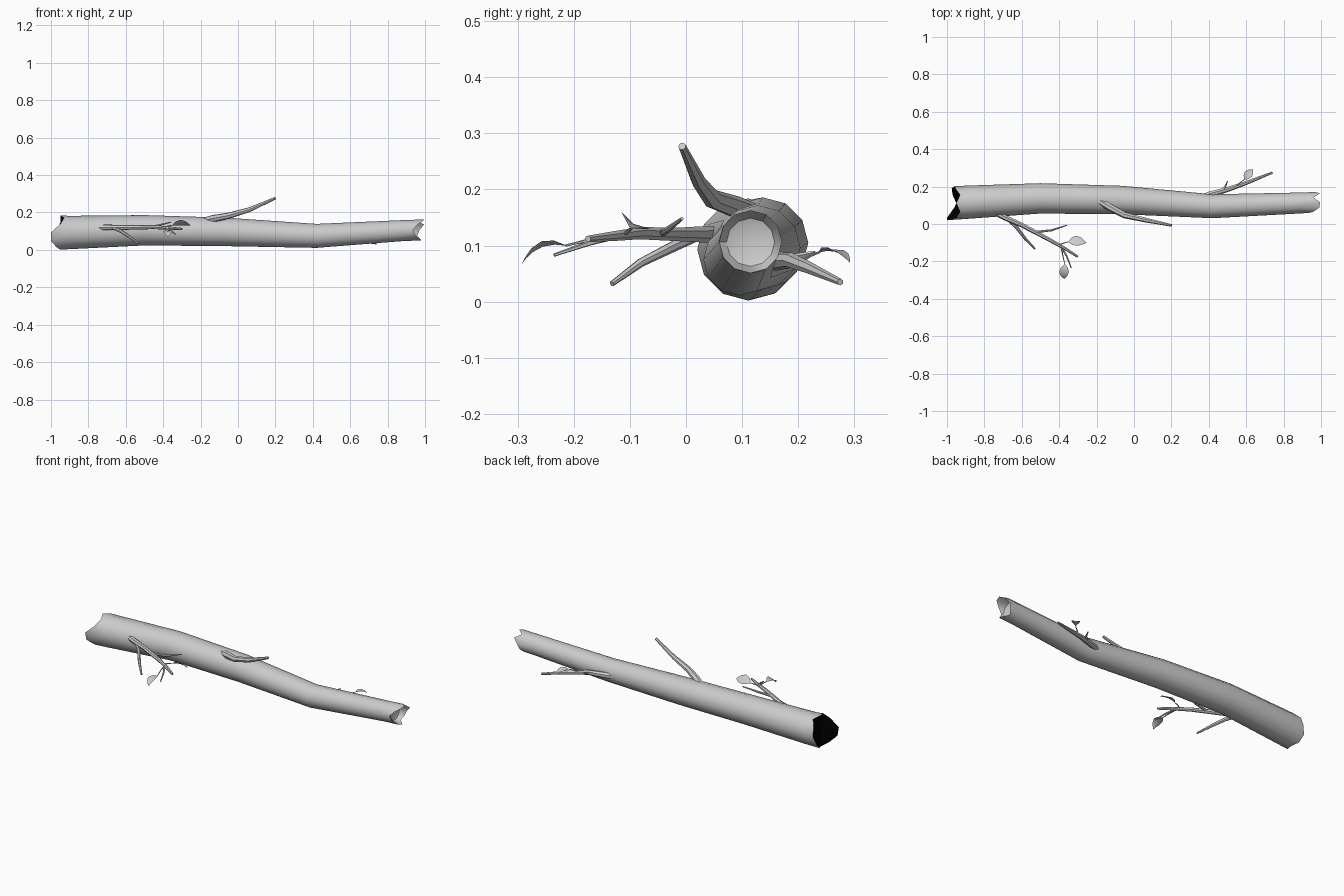
import bpy, math
from mathutils import Vector

if "Cube" in bpy.data.objects:
    bpy.data.objects.remove(bpy.data.objects["Cube"])

def finish(name, verts, faces, angle=40):
    me = bpy.data.meshes.new(name)
    me.from_pydata([tuple(v) for v in verts], [], faces)
    ob = bpy.data.objects.new(name, me)
    bpy.context.collection.objects.link(ob)
    bpy.ops.object.select_all(action='DESELECT')
    ob.select_set(True)
    bpy.context.view_layer.objects.active = ob
    bpy.ops.object.shade_smooth_by_angle(angle=math.radians(angle))
    return ob

def bridge(a, b, n):
    return [(a + k, a + (k + 1) % n, b + (k + 1) % n, b + k) for k in range(n)]

# Tapered branch following a path, with slightly domed tips
def branch(name, pts, radii, n=7):
    pts = [Vector(p) for p in pts]
    verts, faces = [], []
    for i, p in enumerate(pts):
        t = (pts[min(i + 1, len(pts) - 1)] - pts[max(i - 1, 0)]).normalized()
        u = t.cross(Vector((0, 0, 1))).normalized()
        v = u.cross(t)
        for k in range(n):
            a = 2 * math.pi * k / n
            verts.append(p + radii[i] * (math.cos(a) * u + math.sin(a) * v))
        if i:
            faces += [f[::-1] for f in bridge(i * n, (i - 1) * n, n)]
    last = (len(pts) - 1) * n
    faces += [tuple(range(n))[::-1], tuple(range(last, last + n))]
    return finish(name, verts, faces)

# Folded, drooping leaf on a thin stem
def leaf(name, stem, base, tip, width, side, droop=0.01):
    base, tip, side = Vector(base), Vector(tip), Vector(side).normalized()
    up = side.cross(tip - base).normalized()
    if up.z < 0:
        up = -up
    prof = [(0, .12), (.2, .75), (.45, 1), (.7, .75), (.88, .35), (1, .03)]
    verts, faces = [], []
    for t, w in prof:
        c = base.lerp(tip, t) + up * droop * 4 * t * (1 - t)
        for s in (-1, 0, 1):
            verts.append(c + side * s * w * width / 2 + up * abs(s) * w * width * .12)
    for i in range(len(prof) - 1):
        for j in (0, 1):
            a = i * 3 + j
            faces.append((a, a + 1, a + 4, a + 3))
    finish(name, verts, faces, 60)
    branch(name + "_stem", [stem, Vector(stem).lerp(Vector(base), .55) + up * .002, base],
           [.004, .003, .002], 5)

# Trunk: bent tube with splintered ends
N = 12
LEFT = [-.96, -.955, -.93, -.95, -.93, -.95, -1, -1, -.97, -.95, -.97, -.975]
RIGHT = [.97, .995, .96, .995, .99, .96, .935, .95, .975, .98, .95, .96]
rings = [(LEFT, .111, .093, .091), (-.9, .116, .093, .089), (-.5, .137, .105, .081),
         (-.06, .128, .096, .076), (.42, .095, .075, .064), (.88, .112, .103, .056),
         (RIGHT, .115, .107, .056), (.93, .115, .106, .043)]
verts, faces = [], []
for i, (x, y, z, r) in enumerate(rings):
    for k in range(N):
        a = 2 * math.pi * k / N
        xx = x[k] if isinstance(x, list) else x
        verts.append((xx, y + r * math.cos(a), z + r * math.sin(a)))
    if i:
        faces += bridge((i - 1) * N, i * N, N)
faces = [f[::-1] for f in faces]
# Recessed wood inside both broken ends
verts += [(-.945, .111, .095), (.915, .115, .106)]
c0, c1 = len(verts) - 2, len(verts) - 1
first_cap = len(faces)
faces += [(c0, (k + 1) % N, k) for k in range(N)]
last = (len(rings) - 1) * N
faces += [(c1, last + k, last + (k + 1) % N) for k in range(N)]
trunk = finish("trunk", verts, faces, 45)
bark = bpy.data.materials.new("bark")
bark.diffuse_color = (.8, .8, .8, 1)
bark.use_nodes = True
bark.node_tree.nodes["Principled BSDF"].inputs["Base Color"].default_value = bark.diffuse_color
dark = bpy.data.materials.new("dark_end")
dark.diffuse_color = (0, 0, 0, 1)
dark.use_nodes = True
dark.node_tree.nodes["Principled BSDF"].inputs["Base Color"].default_value = dark.diffuse_color
trunk.data.materials.append(bark)
trunk.data.materials.append(dark)
for p in trunk.data.polygons[first_cap:first_cap + N]:
    p.material_index = 1

# Front branch with twigs and two leaves
branch("front_branch", [(-.74, .06, .12), (-.68, .03, .12), (-.6, -.005, .12), (-.45, -.085, .122),
                        (-.37, -.13, .117), (-.3, -.175, .112)], [.016, .015, .013, .011, .009, .006])
branch("front_twig_low", [(-.67, .02, .116), (-.625, -.02, .1), (-.58, -.08, .07), (-.53, -.132, .032)],
       [.008, .01, .008, .005])
branch("front_twig_high", [(-.57, -.02, .12), (-.52, -.042, .122), (-.44, -.033, .128), (-.36, -.007, .148)],
       [.007, .007, .006, .003])
branch("front_twig_tip", [(-.39, -.12, .118), (-.36, -.17, .105), (-.335, -.235, .083)], [.006, .005, .003], 5)
leaf("front_leaf", (-.39, -.12, .118), (-.37, -.215, .1), (-.373, -.292, .068), .052, (1, 0, .15), .014)
leaf("side_leaf", (-.4, -.11, .12), (-.35, -.095, .132), (-.255, -.1, .132), .062, (0, .85, -.5), .008)

# Upper branch
branch("upper_branch", [(-.18, .12, .155), (-.13, .09, .168), (-.05, .047, .183), (.06, .022, .215),
                        (.2, -.007, .277)], [.02, .02, .017, .013, .007])

# Back branch with twig and leaf
branch("back_branch", [(.33, .13, .075), (.4, .157, .072), (.5, .185, .074), (.6, .22, .06), (.74, .275, .035)],
       [.016, .017, .014, .011, .006])
branch("back_twig", [(.45, .175, .074), (.485, .195, .08), (.5, .23, .088)], [.007, .006, .003], 5)
leaf("back_leaf", (.54, .2, .07), (.59, .238, .088), (.635, .292, .07), .046, (.75, -.6, .1), .01)
